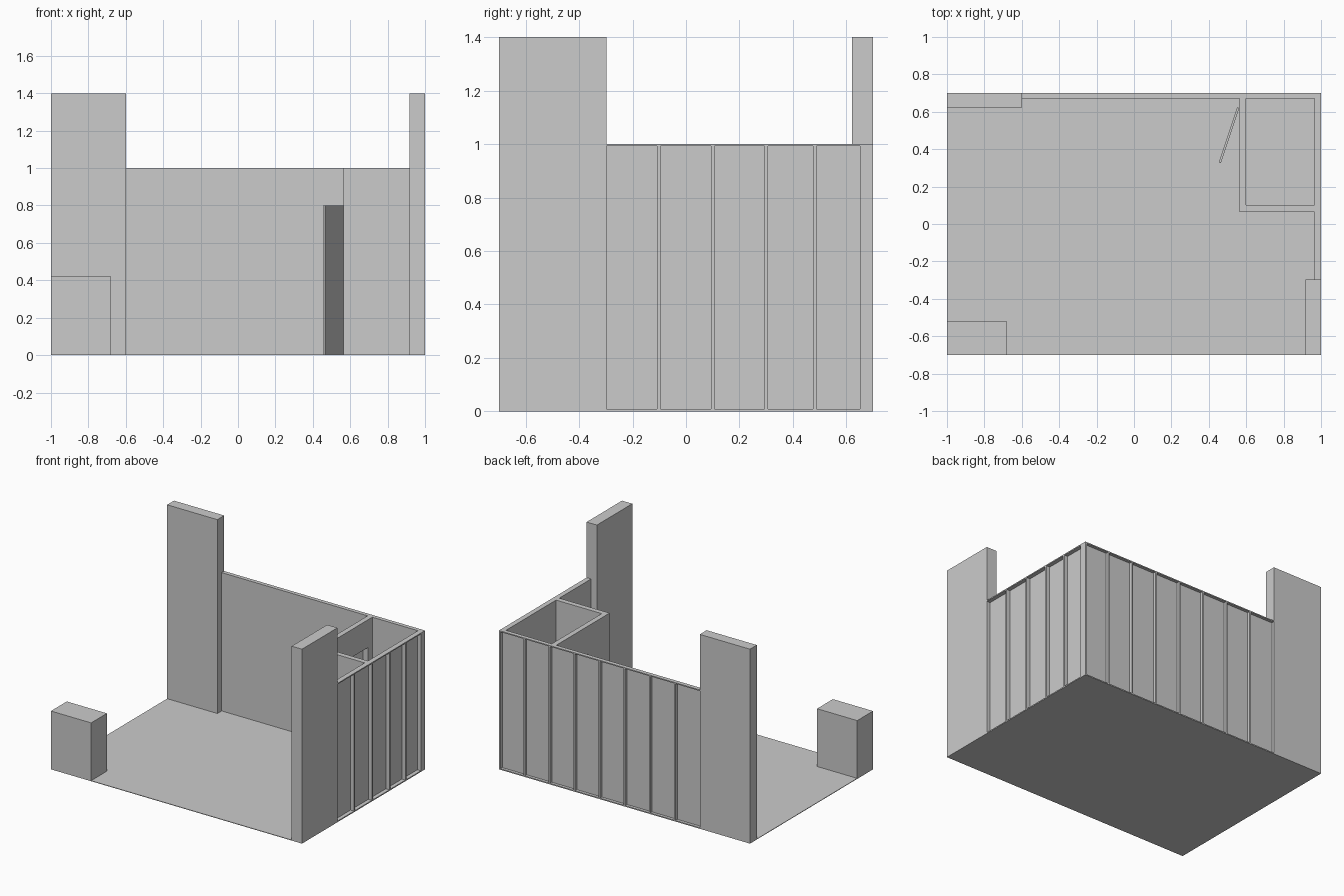
import bpy, bmesh, math

if "Cube" in bpy.data.objects:
    bpy.data.objects.remove(bpy.data.objects["Cube"])


def boxes(name, bounds):
    """One object made of axis-aligned boxes given as (x0, x1, y0, y1, z0, z1)."""
    bm = bmesh.new()
    for x0, x1, y0, y1, z0, z1 in bounds:
        geom = bmesh.ops.create_cube(bm, size=1.0)
        for v in geom["verts"]:
            v.co.x = x0 if v.co.x < 0 else x1
            v.co.y = y0 if v.co.y < 0 else y1
            v.co.z = z0 if v.co.z < 0 else z1
    mesh = bpy.data.meshes.new(name)
    bm.to_mesh(mesh)
    bm.free()
    obj = bpy.data.objects.new(name, mesh)
    bpy.context.collection.objects.link(obj)
    return obj


H = 1.0          # wall height
BAR = 0.008      # height of the top and bottom rails
STUD = 0.006     # half width of a stud
XI, YI = 0.964, 0.671   # inner faces of the right and back walls
SKIN = 0.008     # wall sheet thickness

# Floor slab
boxes("floor", [(-1, 1, -0.7, 0.7, 0, 0.004)])

# Tall panels at the ends of the walls, and the reception counter
boxes("back_tall_panel", [(-1, -0.6, 0.622, 0.7, 0, 1.4)])
boxes("right_tall_panel", [(0.918, 1, -0.7, -0.297, 0, 1.4)])
boxes("counter", [(-1, -0.68, -0.7, -0.52, 0, 0.42)])

# Wall sheets facing the interior
boxes("back_wall_sheet", [(-0.6, 0.985, YI, YI + SKIN, 0, H)])
boxes("right_wall_sheet", [(XI, XI + SKIN, -0.297, YI, 0, H)])

# Exposed framing on the outside: rails, studs and corner post
back = [(-0.6, 1, YI, 0.7, z, z + BAR) for z in (0, H - BAR)]
back += [(x - STUD, x + STUD, YI, 0.7, BAR, H - BAR)
         for x in (-0.4, -0.2, 0, 0.2, 0.4, 0.6, 0.8)]
boxes("back_wall_frame", back)

right = [(XI, 1, -0.297, 0.7, z, z + BAR) for z in (0, H - BAR)]
right += [(XI, 1, y - STUD, y + STUD, BAR, H - BAR)
          for y in (-0.102, 0.1, 0.3, 0.482)]
boxes("right_wall_frame", right)
boxes("corner_post", [(XI, 1, 0.652, YI + SKIN, 0, H),
                      (0.988, 1, YI, 0.7, 0, H)])

# Storage room walls, with a doorway in the left one
D0, D1, DH = 0.31, 0.62, 0.8
X0, X1 = 0.563, 0.6
boxes("room_side_wall", [(X0, X1, 0.065, D0, 0, H),
                         (X0, X1, D1, YI, 0, H),
                         (X0, X1, D0, D1, DH, H)])
boxes("room_front_wall", [(X1, XI, 0.065, 0.102, 0, H)])

# Door leaf, hinged at the far side of the doorway and left ajar
door = boxes("door", [(-0.012, 0, -D1 + D0, 0, 0.004, DH)])
door.location = (X0, D1, 0)
door.rotation_euler.z = -math.radians(18.5)
